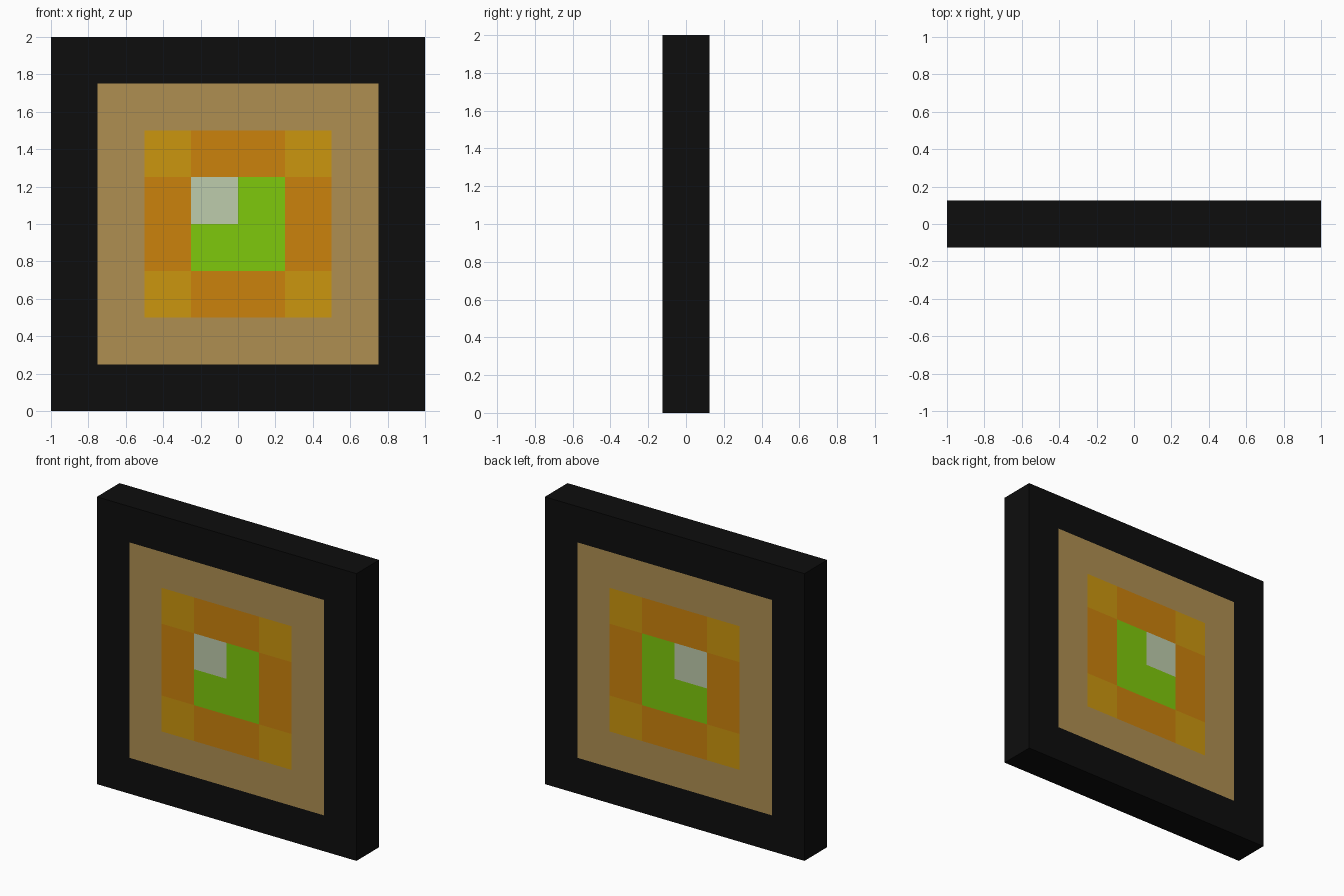
import bpy, bmesh
from mathutils import Matrix, Vector

if "Cube" in bpy.data.objects:
    bpy.data.objects.remove(bpy.data.objects["Cube"])

CELL, HALF_DEPTH, N = 0.25, 0.125, 8


def material(name, rgb):
    """Flat material from an 8-bit sRGB colour."""
    lin = [((c / 255 + 0.055) / 1.055) ** 2.4 if c > 10 else c / 255 / 12.92 for c in rgb]
    mat = bpy.data.materials.new(name)
    mat.diffuse_color = (*lin, 1.0)
    mat.use_nodes = True
    mat.node_tree.nodes["Principled BSDF"].inputs["Base Color"].default_value = mat.diffuse_color
    return mat


def part_at(col, row):
    """Which part owns a cell; columns run along +x, rows along +z."""
    dx, dz = (int(abs(v - 3.5)) for v in (col, row))   # rings 0..3 from the centre
    ring = max(dx, dz)
    if ring == 3:
        return "outer_frame"
    if ring == 2:
        return "inner_border"
    if ring == 1:
        return "corner_tiles" if dx == dz else "side_tiles"
    return "highlight_tile" if (col, row) == (3, 4) else "centre_tiles"


def build(name, mat):
    """Cut the part out of the cell grid and extrude it through the slab."""
    bm = bmesh.new()
    bmesh.ops.create_grid(bm, x_segments=N, y_segments=N, size=1.0)
    drop = []
    for f in bm.faces:
        c = f.calc_center_median()
        if part_at(int((c.x + 1) / CELL), int((c.y + 1) / CELL)) != name:
            drop.append(f)
    bmesh.ops.delete(bm, geom=drop, context='FACES')
    # stand the grid up: local y becomes z, on the front plane
    stand = Matrix(((1, 0, 0, 0), (0, 0, -1, -HALF_DEPTH), (0, 1, 0, 1), (0, 0, 0, 1)))
    bmesh.ops.transform(bm, matrix=stand, verts=bm.verts)
    ext = bmesh.ops.extrude_face_region(bm, geom=bm.faces[:], use_keep_orig=True)
    moved = [g for g in ext["geom"] if isinstance(g, bmesh.types.BMVert)]
    bmesh.ops.translate(bm, verts=moved, vec=Vector((0, 2 * HALF_DEPTH, 0)))
    bmesh.ops.recalc_face_normals(bm, faces=bm.faces[:])
    mesh = bpy.data.meshes.new(name)
    bm.to_mesh(mesh)
    bm.free()
    mesh.materials.append(mat)
    bpy.context.collection.objects.link(bpy.data.objects.new(name, mesh))


# Concentric parts, from the frame to the centre
build("outer_frame", material("black", (13, 13, 13)))
build("inner_border", material("tan", (175, 143, 81)))
build("side_tiles", material("orange", (203, 130, 12)))
build("corner_tiles", material("mustard", (203, 150, 14)))
build("centre_tiles", material("lime green", (126, 200, 12)))
build("highlight_tile", material("pale green", (190, 204, 172)))
